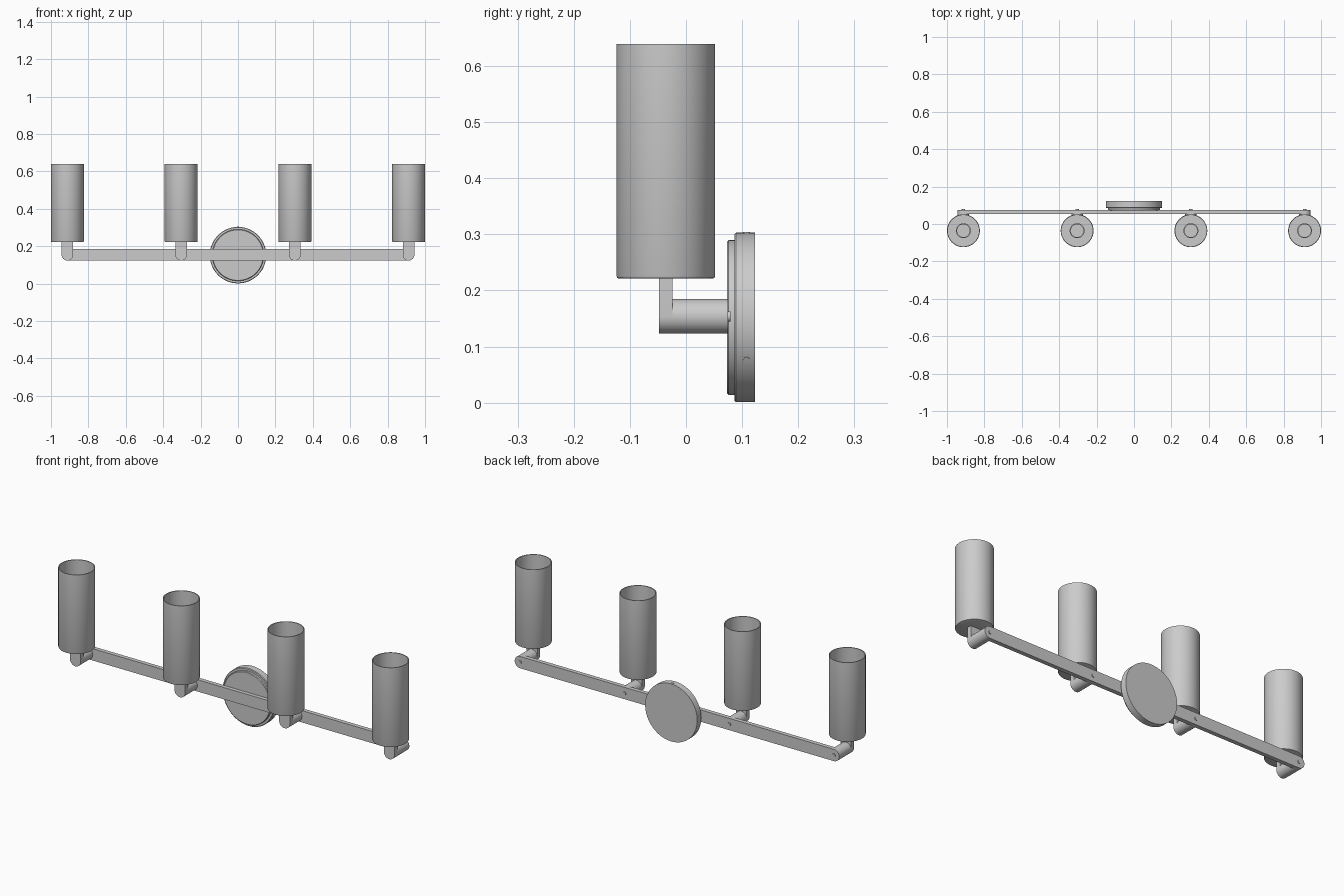
import bpy, bmesh, math
from mathutils import Matrix, Vector

if "Cube" in bpy.data.objects:
    bpy.data.objects.remove(bpy.data.objects["Cube"])

AXIS_Z = 0.154          # height of bar and arms
SHADE_Y = -0.036
SHADE_X = (-0.912, -0.304, 0.304, 0.912)
TO_BACK = Matrix.Rotation(-math.pi / 2, 4, 'X')   # local z -> +y


def finish(name, bm, matrix=Matrix(), smooth=True):
    bmesh.ops.remove_doubles(bm, verts=bm.verts, dist=1e-6)
    bmesh.ops.recalc_face_normals(bm, faces=bm.faces)
    bm.transform(matrix)
    me = bpy.data.meshes.new(name)
    bm.to_mesh(me)
    bm.free()
    ob = bpy.data.objects.new(name, me)
    bpy.context.collection.objects.link(ob)
    if smooth:
        bpy.ops.object.select_all(action='DESELECT')
        ob.select_set(True)
        bpy.context.view_layer.objects.active = ob
        bpy.ops.object.shade_smooth_by_angle(angle=math.radians(30))
    return ob


def lathe(name, profile, matrix, steps=64):
    """Spin an (radius, height) profile around local z."""
    bm = bmesh.new()
    vs = [bm.verts.new((r, 0, h)) for r, h in profile]
    es = [bm.edges.new(p) for p in zip(vs, vs[1:])]
    bmesh.ops.spin(bm, geom=vs + es, cent=(0, 0, 0), axis=(0, 0, 1),
                   angle=2 * math.pi, steps=steps, use_duplicate=False)
    return finish(name, bm, matrix)


def plate(name, outline, y0, y1):
    """Extrude an x-z outline from y0 to y1."""
    bm = bmesh.new()
    face = bm.faces.new([bm.verts.new((x, y0, z)) for x, z in outline])
    ext = bmesh.ops.extrude_face_region(bm, geom=[face])
    bmesh.ops.translate(bm, vec=(0, y1 - y0, 0),
                        verts=[v for v in ext['geom'] if isinstance(v, bmesh.types.BMVert)])
    return finish(name, bm)


def arc(cx, cz, r, a0, a1, n=20):
    return [(cx + r * math.cos(math.radians(a0 + (a1 - a0) * i / n)),
             cz + r * math.sin(math.radians(a0 + (a1 - a0) * i / n))) for i in range(n + 1)]


def at(x, y, z):
    return Matrix.Translation((x, y, z))


# Wall canopy: wide rear disc and smaller front disc
lathe("canopy", [(0, 0), (0.148, 0), (0.151, 0.003), (0.151, 0.037), (0, 0.037)],
      at(0, 0.086, 0.152) @ TO_BACK, 96)
lathe("canopy_front_disc", [(0, 0), (0.135, 0), (0.138, 0.003), (0.138, 0.014), (0, 0.014)],
      at(0, 0.073, 0.152) @ TO_BACK, 96)

# Three small set screws on the canopy rim
for a in (90, 210, 330):
    d = Vector((math.cos(math.radians(a)), 0, math.sin(math.radians(a))))
    m = at(*(Vector((0, 0.108, 0.152)) + d * 0.146)) @ d.to_track_quat('Z', 'Y').to_matrix().to_4x4()
    lathe("canopy_screw", [(0, 0), (0.006, 0), (0.006, 0.006), (0, 0.006)], m, 16)

# Long flat bar with rounded ends
plate("cross_bar", arc(0.912, AXIS_Z, 0.031, -90, 90) + arc(-0.912, AXIS_Z, 0.031, 90, 270),
      0.053, 0.075)

for x in SHADE_X:
    # Horizontal arm
    lathe("arm", [(0, 0), (0.031, 0), (0.031, 0.079), (0, 0.079)],
          at(x, -0.025, AXIS_Z) @ TO_BACK, 40)
    # Screw behind the bar
    lathe("bar_screw", [(0, 0), (0.009, 0), (0.009, 0.006), (0, 0.006)],
          at(x, 0.073, AXIS_Z) @ TO_BACK, 20)
    # Flat upright strip with rounded foot
    plate("upright", arc(x, AXIS_Z, 0.031, 180, 360) + [(x + 0.031, 0.223), (x - 0.031, 0.223)],
          -0.048, -0.024)
    # Open glass shade with thin wall and floor
    lathe("shade", [(0, 0), (0.083, 0), (0.0865, 0.0015), (0.088, 0.005), (0.088, 0.418),
                    (0.0835, 0.418), (0.0835, 0.006), (0, 0.006)],
          at(x, SHADE_Y, 0.221))
    # Lamp socket inside the shade
    lathe("lamp_socket", [(0, 0), (0.04, 0), (0.04, 0.11), (0.034, 0.11), (0.034, 0.02), (0, 0.02)],
          at(x, SHADE_Y, 0.226), 40)
